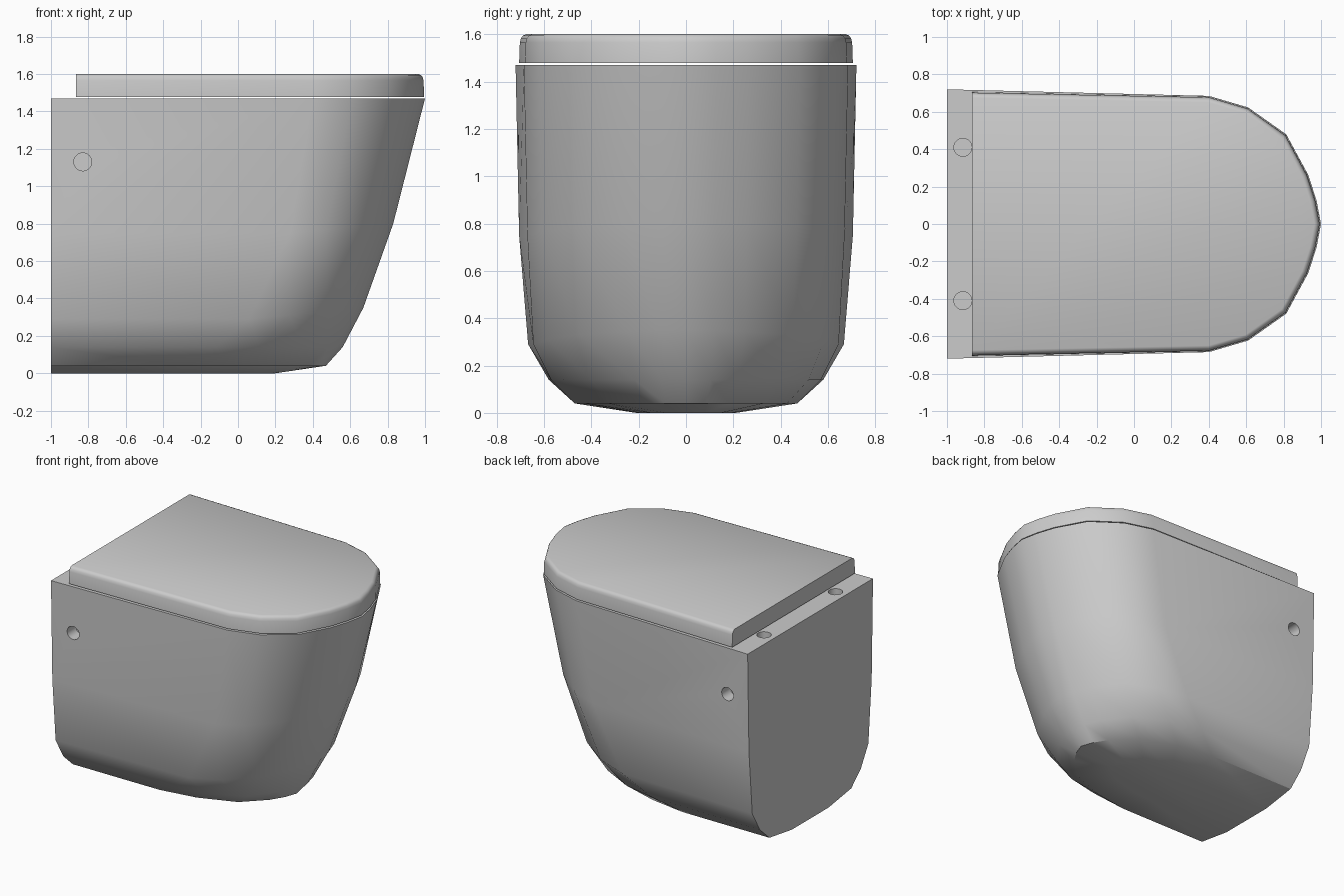
import bpy, bmesh, math

if "Cube" in bpy.data.objects:
    bpy.data.objects.remove(bpy.data.objects["Cube"])

# Front curve of the D-shaped outline: (fraction forward, fraction of half width)
CURVE = [(0, 1), (.35, .91), (.69, .70), (.885, .385), (.96, .185)]


def outline(back, xf, xc, wb, wc, z_side, z_front):
    half = [(back, wb, z_side)]
    for u, v in CURVE:
        half.append((xc + (xf - xc) * u, wc * v, z_side + (z_front - z_side) * u))
    mirrored = [(x, -y, z) for x, y, z in reversed(half)]
    return half + [(xf, 0, z_front)] + mirrored


def loft(name, rings):
    bm = bmesh.new()
    loops = [[bm.verts.new(p) for p in r] for r in rings]
    n = len(loops[0])
    for a, b in zip(loops, loops[1:]):
        for i in range(n):
            j = (i + 1) % n
            bm.faces.new((a[i], a[j], b[j], b[i]))
    bm.faces.new(loops[0])
    bm.faces.new(loops[-1])
    bmesh.ops.recalc_face_normals(bm, faces=bm.faces)
    me = bpy.data.meshes.new(name)
    bm.to_mesh(me)
    bm.free()
    ob = bpy.data.objects.new(name, me)
    bpy.context.collection.objects.link(ob)
    return ob


def smooth(ob):
    bpy.ops.object.select_all(action='DESELECT')
    ob.select_set(True)
    bpy.context.view_layer.objects.active = ob
    bpy.ops.object.shade_smooth_by_angle(angle=math.radians(32))


# Bowl body: front x, curve start x, back half width, curve half width, side z, front z
bowl = loft("bowl", [outline(-1, *r) for r in (
    (.20, -.35, .21, .21, 0, 0),
    (.47, -.30, .47, .47, .04, .04),
    (.56, -.12, .58, .57, .14, .14),
    (.67, .06, .667, .645, .29, .35),
    (.83, .28, .705, .67, .75, .80),
    (1.0, .40, .72, .685, 1.47, 1.47))])

# Mounting holes: two on top, one in each side
cutters = []
for s in (-1, 1):
    for loc, rot in (((-.915, .41 * s, 1.47), (0, 0, 0)),
                     ((-.83, .71 * s, 1.13), (math.pi / 2, 0, 0))):
        bpy.ops.mesh.primitive_cylinder_add(vertices=24, radius=.048, depth=.2,
                                            location=loc, rotation=rot)
        cutter = bpy.context.object
        cutter.name = "hole_cutter"
        cutter.hide_render = True
        mod = bowl.modifiers.new("hole", 'BOOLEAN')
        mod.operation = 'DIFFERENCE'
        mod.solver = 'EXACT'
        mod.object = cutter
        cutters.append(cutter)
bpy.context.view_layer.objects.active = bowl
for mod in list(bowl.modifiers):
    bpy.ops.object.modifier_apply(modifier=mod.name)
for cutter in cutters:
    bpy.data.objects.remove(cutter)
smooth(bowl)

# Lid with a softly rounded upper rim, floating just above the bowl
lid = loft("lid", [outline(-.865, .995 - i, .40, .705 - i, .68 - i, z, z) for i, z in (
    (0, 1.478), (.003, 1.565), (.008, 1.583), (.016, 1.594), (.03, 1.6))])
smooth(lid)
